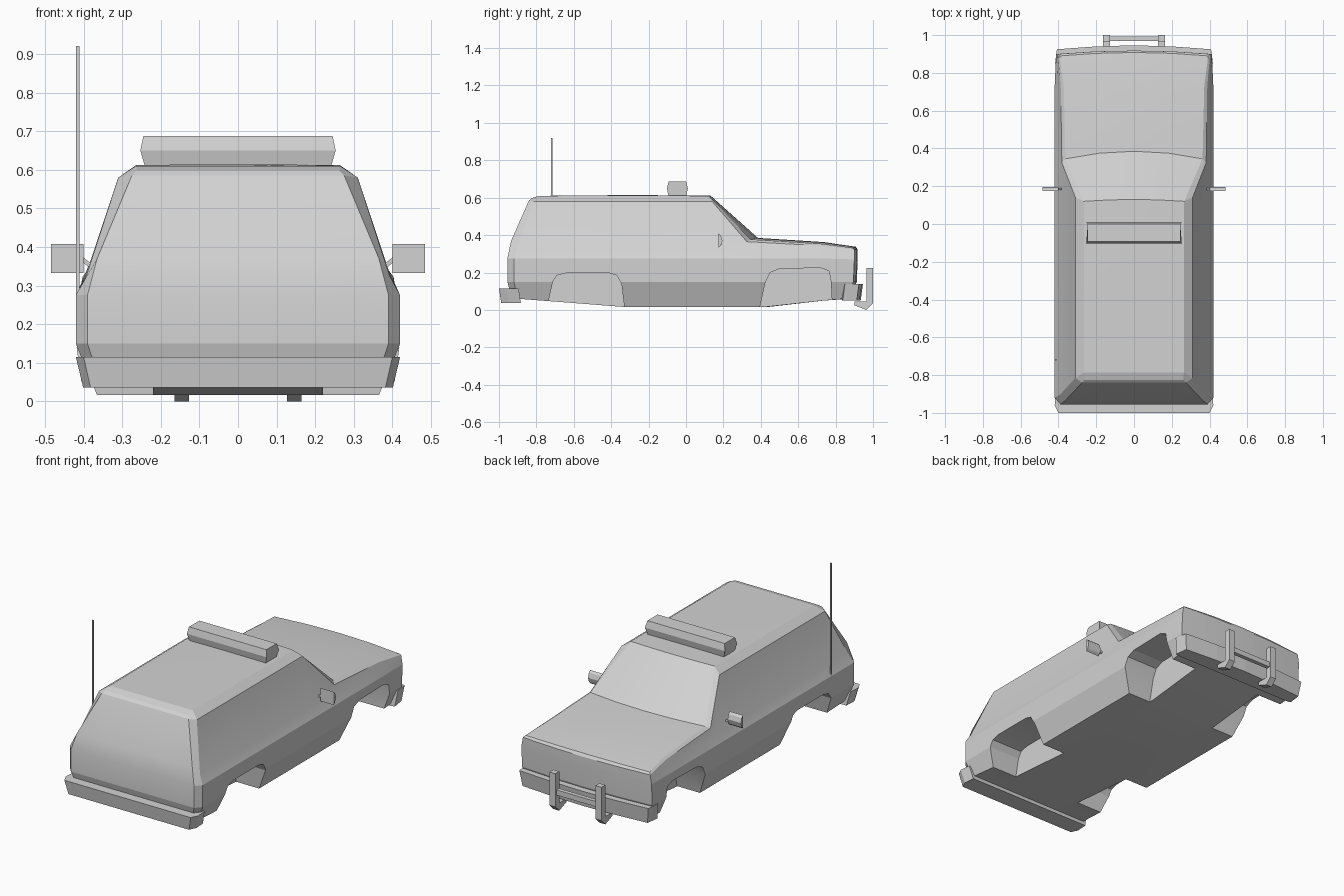
import bpy, bmesh, math
from mathutils import Vector

cube = bpy.data.objects.get("Cube")
if cube:
    bpy.data.objects.remove(cube, do_unlink=True)

GREY = (0.65, 0.65, 0.65, 1.0)
paint = bpy.data.materials.new("light_grey")
paint.use_nodes = True
paint.diffuse_color = GREY
paint.node_tree.nodes["Principled BSDF"].inputs["Base Color"].default_value = GREY


def finish(name, bm):
    """Turn a bmesh into a named object with the paint on it."""
    bmesh.ops.remove_doubles(bm, verts=bm.verts, dist=0.0005)
    bmesh.ops.recalc_face_normals(bm, faces=bm.faces)
    mesh = bpy.data.meshes.new(name)
    bm.to_mesh(mesh)
    bm.free()
    mesh.materials.append(paint)
    obj = bpy.data.objects.new(name, mesh)
    bpy.context.collection.objects.link(obj)
    return obj


def skin(bm, rows, closed=False):
    """Quads between neighbouring rows of points."""
    grid = [[bm.verts.new(p) for p in row] for row in rows]
    for a, b in zip(grid, grid[1:]):
        n = len(a)
        for i in range(n if closed else n - 1):
            j = (i + 1) % n
            bm.faces.new((a[i], a[j], b[j], b[i]))
    return grid


def loft(name, rings):
    bm = bmesh.new()
    grid = skin(bm, rings, closed=True)
    bm.faces.new(grid[0])
    bm.faces.new(grid[-1])
    return finish(name, bm)


def prism(name, profile, x0, x1):
    """Side profile (y, z) pulled along x."""
    return loft(name, [[(x, y, z) for y, z in profile] for x in (x0, x1)])


def box(name, lo, hi):
    return prism(name, [(lo[1], lo[2]), (hi[1], lo[2]), (hi[1], hi[2]), (lo[1], hi[2])],
                 lo[0], hi[0])


# Body sections: six side points from underside to roof edge, then crown in y and z
STATIONS = [
    ([(.36, -.93, .06), (.39, -.955, .15), (.39, -.955, .275),
      (.365, -.935, .37), (.275, -.84, .585), (.262, -.825, .598)], 0, 0),
    ([(.385, -.90, .06), (.42, -.92, .15), (.42, -.92, .275),
      (.393, -.905, .325), (.31, -.815, .58), (.264, -.785, .61)], 0, 0),
    ([(.365, -.33, .016), (.42, -.33, .15), (.42, -.33, .275),
      (.393, -.33, .325), (.31, -.33, .58), (.264, -.33, .612)], 0, .002),
    ([(.365, .12, .016), (.42, .12, .15), (.42, .12, .275),
      (.393, .12, .325), (.31, .14, .58), (.266, .12, .61)], .01, .002),
    ([(.365, .40, .016), (.42, .34, .15), (.42, .34, .275),
      (.395, .32, .325), (.382, .325, .365), (.363, .345, .377)], .04, .008),
    ([(.38, .73, .05), (.42, .73, .15), (.42, .73, .275),
      (.402, .73, .315), (.388, .73, .343), (.372, .73, .353)], .005, .01),
    ([(.38, .86, .06), (.412, .895, .15), (.412, .90, .27),
      (.407, .90, .30), (.403, .90, .322), (.393, .89, .332)], .018, .006),
]
SPREAD = (1, .5, 0, -.5, -1)


def across(point, dy, dz):
    """Points from side to side, bowed in the middle."""
    x, y, z = point
    return [(x * t, y + dy * (1 - t * t), z + dz * (1 - t * t)) for t in SPREAD]


def section(points, dy, dz):
    left = points[1:-1]
    right = [(-x, y, z) for x, y, z in reversed(left)]
    underside = across(points[0], dy, 0)
    return left + across(points[-1], dy, dz) + right + underside[::-1]


bm = bmesh.new()
skin(bm, [section(*s) for s in STATIONS], closed=True)
for points, dy, dz in (STATIONS[0], STATIONS[-1]):
    skin(bm, [across(p, dy, dz if p == points[-1] else 0) for p in points])
body = finish("body_shell", bm)

# Wheel wells cut into both sides
REAR_ARCH = [(-.737, -.1), (-.735, .045), (-.712, .15), (-.69, .185), (-.64, .197),
             (-.41, .197), (-.37, .185), (-.345, .14), (-.33, .016), (-.328, -.1)]
FRONT_ARCH = [(.392, -.1), (.395, .016), (.425, .15), (.45, .2), (.5, .22),
              (.72, .225), (.765, .208), (.775, .15), (.78, .05), (.781, -.1)]
for arch in (REAR_ARCH, FRONT_ARCH):
    for side in (-1, 1):
        cutter = prism("wheel_well_cutter", arch, side * .22, side * .6)
        cutter.hide_render = True
        cut = body.modifiers.new("wheel_well", 'BOOLEAN')
        cut.operation = 'DIFFERENCE'
        cut.solver = 'EXACT'
        cut.object = cutter
        bpy.context.view_layer.objects.active = body
        bpy.ops.object.modifier_apply(modifier=cut.name)
        bpy.data.objects.remove(cutter, do_unlink=True)


# Bumpers: one plan outline, narrower at the bottom
def bumper(name, plan, z0, z1, taper, lean):
    outline = plan + [(-x, y) for x, y in reversed(plan) if x > 0]
    low = [(x * taper, y + lean, z0) for x, y in outline]
    high = [(x, y, z1) for x, y in outline]
    loft(name, [low, high])


bumper("tail_bumper", [(.415, -.895), (.42, -.96), (.4, -1.0)], .036, .115, .955, .012)
bumper("nose_bumper", [(.395, .845), (.418, .85), (.408, .925), (.2, .94), (0, .946)],
       .05, .14, .97, -.012)

# Push bar with two posts and a cross bar
POST = [(.90, .045), (.90, .025), (.965, 0), (1.0, .035), (1.0, .225), (.965, .225),
        (.965, .045)]
for side in (-1, 1):
    prism("push_bar_post", POST, side * .127, side * .165)
box("push_bar_cross", (-.13, .968, .10), (.13, .992, .13))

# Roof light bar
HEX = [(-.093, .605), (0, .605), (.01, .65), (.0, .688), (-.093, .688), (-.102, .65)]
ends = {.605: .24, .65: .253, .688: .245}
loft("roof_light_bar", [[(s * ends[z], y, z) for y, z in HEX] for s in (-1, 1)])

# Door mirrors on short stalks
for side in (-1, 1):
    prism("door_mirror", [(.175, .333), (.187, .345), (.195, .371), (.187, .397),
                          (.175, .408)], side * .4, side * .484)
    stalk = [[(side * x, y, z + h) for y, h in ((.18, 0), (.19, 0), (.19, .014), (.18, .014))]
             for x, z in ((.37, .335), (.402, .36))]
    loft("mirror_stalk", stalk)

# Whip antenna
box("antenna", (-.419, -.723, .27), (-.411, -.715, .92))

# Soft shading across the gently bowed panels only
for obj in bpy.context.selected_objects:
    obj.select_set(False)
body.select_set(True)
bpy.context.view_layer.objects.active = body
bpy.ops.object.shade_smooth_by_angle(angle=math.radians(14))
